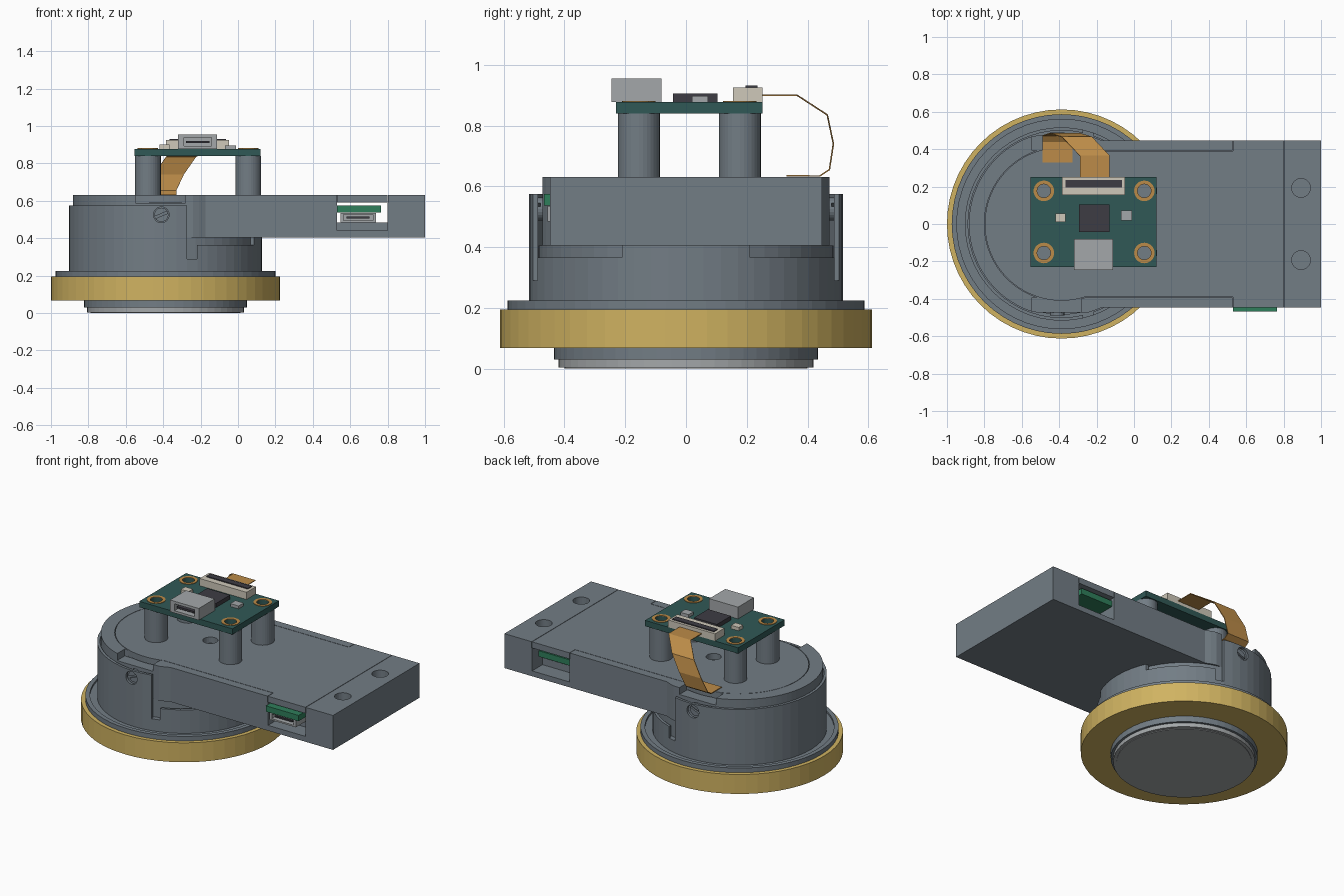
import bpy, bmesh
from math import pi, sin, cos, asin
from mathutils import Matrix

old = bpy.data.objects.get("Cube")
if old:
    bpy.data.objects.remove(old, do_unlink=True)


def material(name, r, g, b):
    m = bpy.data.materials.new(name)
    m.use_nodes = True
    m.diffuse_color = (r, g, b, 1)
    m.node_tree.nodes["Principled BSDF"].inputs["Base Color"].default_value = (r, g, b, 1)
    return m


SLATE = material("slate grey", .17, .205, .235)
GOLD = material("gold", .63, .45, .12)
TEAL = material("dark teal", .03, .098, .092)
GREEN = material("green", .028, .21, .105)
SILVER = material("light grey", .37, .39, .40)
BEIGE = material("beige", .62, .58, .49)
DARK = material("charcoal", .048, .045, .057)
COPPER = material("copper orange", .50, .26, .065)

CX = -.3875   # axis of the round housing
TOP = .63     # top of the arm


def add_mesh(name, verts, faces, mat):
    me = bpy.data.meshes.new(name)
    me.from_pydata(verts, [], faces)
    bm = bmesh.new()
    bm.from_mesh(me)
    bmesh.ops.recalc_face_normals(bm, faces=bm.faces)
    bm.to_mesh(me)
    bm.free()
    me.materials.append(mat)
    ob = bpy.data.objects.new(name, me)
    bpy.context.scene.collection.objects.link(ob)
    return ob


def prism(name, pts, z0, z1, mat=SLATE):
    n = len(pts)
    verts = [(x, y, z) for z in (z0, z1) for x, y in pts]
    faces = [range(n)[::-1], range(n, 2 * n)]
    faces += [(i, (i + 1) % n, n + (i + 1) % n, n + i) for i in range(n)]
    return add_mesh(name, verts, [tuple(f) for f in faces], mat)


def box(name, x0, x1, y0, y1, z0, z1, mat=SLATE):
    return prism(name, [(x0, y0), (x1, y0), (x1, y1), (x0, y1)], z0, z1, mat)


def arc(x, y, r, a0=0.0, a1=2 * pi, n=56):
    return [(x + r * cos(a0 + (a1 - a0) * i / n), y + r * sin(a0 + (a1 - a0) * i / n))
            for i in range(n)]


def cylinder(name, x, y, r, z0, z1, mat=SLATE, n=56):
    return prism(name, arc(x, y, r, n=n), z0, z1, mat)


def cut(ob, *cutters):
    for c in cutters:
        mod = ob.modifiers.new("cut", 'BOOLEAN')
        mod.operation, mod.solver, mod.object = 'DIFFERENCE', 'EXACT', c
        dg = bpy.context.evaluated_depsgraph_get()
        me = bpy.data.meshes.new_from_object(ob.evaluated_get(dg))
        ob.modifiers.clear()
        ob.data = me
        bpy.data.objects.remove(c, do_unlink=True)
    return ob


def side_cylinder(name, x, z, r, y0, y1):
    ob = cylinder(name, 0, 0, r, y0, y1, n=24)
    ob.data.transform(Matrix.Translation((x, 0, z)) @ Matrix.Rotation(-pi / 2, 4, 'X'))
    return ob


def y_span(side, a, b):
    return sorted((side * a, side * b))


# Lens and gold ring at the bottom
lens = cylinder("lens", CX, 0, .42, .004, .04, SILVER)
cylinder("lens_face", CX, 0, .40, 0, .01, SILVER)
cylinder("lens_collar", CX, 0, .435, .03, .08)
cylinder("gold_ring", CX, 0, .6125, .068, .195, GOLD)
cut(cylinder("flange", CX, 0, .587, .18, .225),
    cylinder("cutter", CX, 0, .56, .212, .3))

# Round housing with a stepped outer wall
housing = cylinder("housing", CX, 0, .517, .2, .575)
cut(housing, cylinder("cutter", CX, 0, .50, .29, .7),
    box("cutter", -.27, .3, -.7, .7, .405, .7))
for s in (-1, 1):
    cut(housing, box("cutter", -.27, .3, *y_span(s, .21, .7), .365, .7),
        box("cutter", -.273, -.22, *y_span(s, .4, .7), .29, .7),
        side_cylinder("cutter", -.41, .525, .042, *y_span(s, .4, .6)))
cylinder("housing_core", CX, 0, .485, .25, .406)

# Arm with its rounded end, outlined as one profile
a = asin(.447 / .495)
outline = [(x, max(-.472, min(.472, y))) for x, y in arc(CX, 0, .495, a, 2 * pi - a)]
outline += [(CX + .495 * cos(a), -.447), (1, -.447), (1, .447)]
arm = prism("arm", outline, .405, TOP)


def cover_outline(g):
    b = asin(.39 / .41)
    pts = arc(CX, 0, .41 + g, b, 2 * pi - b)
    w, e = .39 + g, .447 + g
    return pts + [(CX + .41 * cos(b), -w), (.53 - g, -w), (.53 - g, -e),
                  (.80 + g, -e), (.80 + g, e), (.53 - g, e), (.53 - g, w)]


cut(arm, prism("cutter", cover_outline(.003), .59, .7),
    box("cutter", .53, .80, -.6, .6, .485, .60))
for s in (-1, 1):
    cut(arm, box("cutter", .53, .80, *y_span(s, .34, .6), .44, .55),
        box("cutter", -.545, -.283, *y_span(s, .392, .6), .585, .7),
        side_cylinder("cutter", -.41, .525, .042, *y_span(s, .455, .6)),
        cylinder("cutter", .893, s * .193, .05, .52, .7, n=24))

# Cover plate with its centre hole
cover = prism("cover_plate", cover_outline(0), .59, TOP)
cut(cover, cylinder("cutter", -.2, 0, .045, .5, .7, n=24))

# Slotted side screws
for s, side in ((-1, "front"), (1, "back")):
    screw = side_cylinder(side + "_screw", -.41, .525, .038, *y_span(s, .45, .49))
    slot = box("cutter", -.06, .06, *y_span(s, .478, .52), -.006, .006)
    slot.data.transform(Matrix.Translation((-.41, 0, .525)) @ Matrix.Rotation(-.4, 4, 'Y'))
    cut(screw, slot)

# Small board and port inside the arm channel
box("arm_board", .53, .765, -.467, .43, .537, .575, GREEN)
port = box("arm_port", .547, .737, -.455, -.22, .485, .536, SILVER)
cut(port, box("cutter", .563, .721, -.5, -.30, .495, .526))
box("arm_port_tongue", .58, .704, -.445, -.29, .506, .515, DARK)

# Standoffs and circuit board with gold-rimmed holes
board = box("circuit_board", -.553, .12, -.23, .252, .84, .878, TEAL)
for x in (-.482, .055):
    for y in (-.155, .177):
        cylinder("standoff", x, y, .069, TOP, .84, n=32)
        cut(board, cylinder("cutter", x, y, .036, .8, .9, n=24))
        cut(cylinder("hole_rim", x, y, .055, .877, .881, COPPER, 32),
            cylinder("cutter", x, y, .036, .8, .9, n=24))

# Parts on the circuit board
box("chip", -.295, -.13, -.043, .103, .878, .905, DARK)
box("beige_part", -.42, -.365, .01, .055, .878, .90, BEIGE)
box("grey_part", -.07, -.01, .02, .073, .878, .897, SILVER)
usb = box("board_port", -.32, -.112, -.245, -.08, .878, .955, SILVER)
cut(usb, box("cutter", -.288, -.142, -.3, -.12, .893, .938))
box("board_port_tongue", -.278, -.152, -.235, -.115, .908, .92, DARK)
box("ribbon_connector", -.386, -.047, .155, .252, .878, .925, BEIGE)
box("ribbon_connector_latch", -.366, -.065, .195, .235, .924, .931, DARK)

# Folded ribbon cable: centre x, y, z of each fold
path = [(-.21, .24, .90), (-.21, .365, .90), (-.305, .465, .835),
        (-.37, .485, .74), (-.41, .472, .655), (-.41, .44, .634), (-.41, .33, .634)]
half = .08
verts = [(x + d, y, z) for x, y, z in path for d in (-half, half)]
faces = [(2 * i, 2 * i + 1, 2 * i + 3, 2 * i + 2) for i in range(len(path) - 1)]
ribbon = add_mesh("ribbon_cable", verts, faces, COPPER)
thick = ribbon.modifiers.new("thickness", 'SOLIDIFY')
thick.thickness = .005
thick.offset = 0
